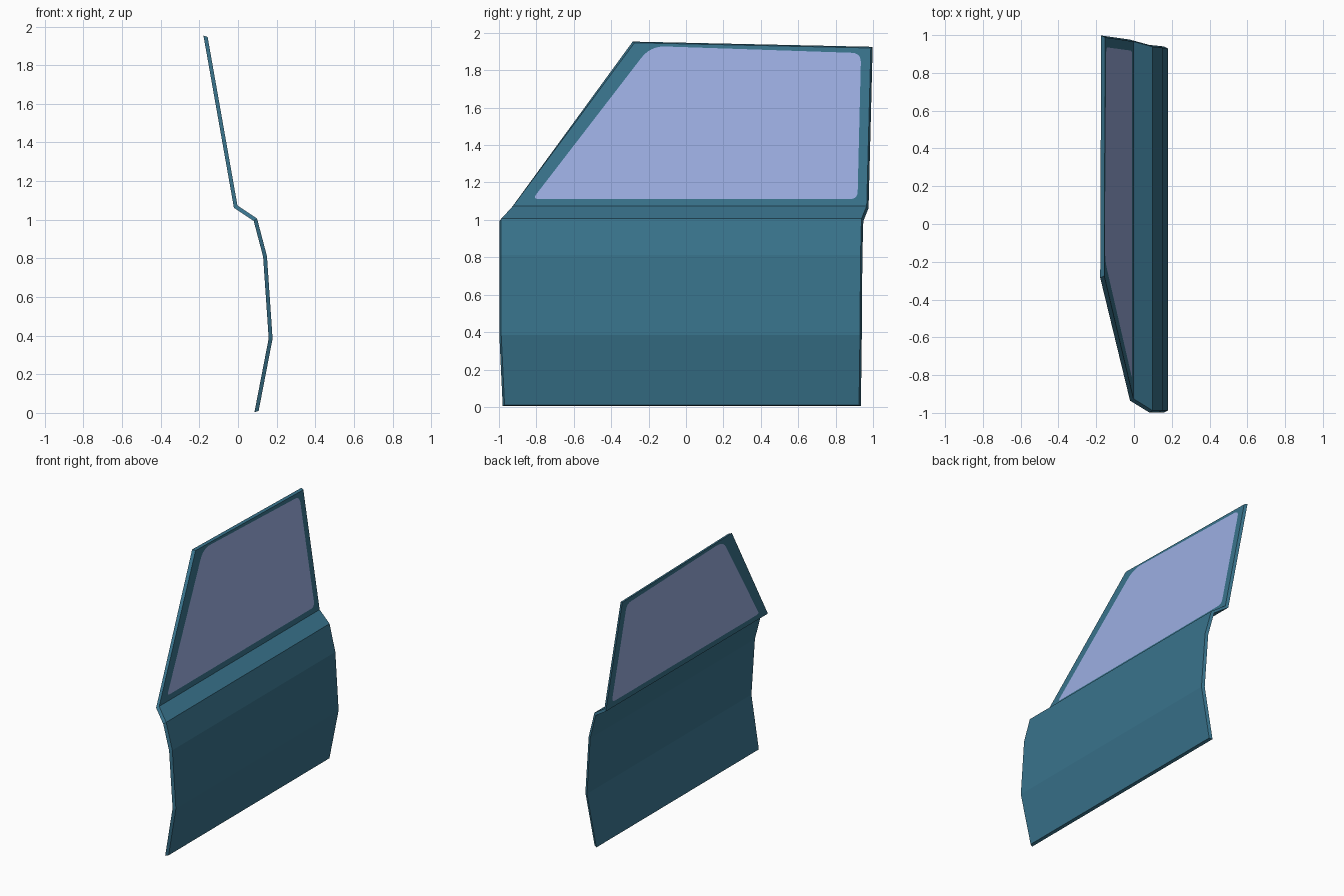
import bpy, bmesh
from mathutils import Vector

if "Cube" in bpy.data.objects:
    bpy.data.objects.remove(bpy.data.objects["Cube"])

HALF = 0.01      # half of the panel thickness
INSET = 0.01     # the outer skin is slightly smaller than the inner one

# Door section from the bottom up: x, z, front edge y, rear edge y
ROWS = [(0.095, 0.002, -0.98, 0.935), (0.169, 0.385, -0.998, 0.94),
        (0.14, 0.81, -0.998, 0.943), (0.09, 1.0, -0.998, 0.948),
        (-0.012, 1.068, -0.935, 0.976), (-0.169, 1.955, -0.285, 0.998)]
TOP_REAR_DROP = 0.028

# Window corners: y, z, rounding distance
WINDOW = [(-0.82, 1.11, 0.03), (0.917, 1.11, 0.04),
          (0.936, 1.89, 0.05), (-0.19, 1.928, 0.08)]

profile = [Vector((r[0], r[1])) for r in ROWS]
directions = [(b - a).normalized() for a, b in zip(profile, profile[1:])]
normals = [Vector((d.y, -d.x)) for d in directions]
slope = directions[-1].x / directions[-1].y


def material(name, color):
    m = bpy.data.materials.new(name)
    m.diffuse_color = (*color, 1)
    m.use_nodes = True
    m.node_tree.nodes["Principled BSDF"].inputs["Base Color"].default_value = m.diffuse_color
    return m


def outline(side):
    """Front and rear edge points of the inner (-1) or outer (+1) skin."""
    inset = INSET if side > 0 else 0
    front, rear = [], []
    last = len(ROWS) - 1
    for i, (x, z, yf, yr) in enumerate(ROWS):
        n0, n1 = normals[max(i - 1, 0)], normals[min(i, last - 1)]
        m = (n0 + n1).normalized()
        p = Vector((x, z)) + m * (side * HALF / m.dot(n0))
        if i == 0:
            p += directions[0] * inset
        if i == last:
            p -= directions[-1] * inset
        drop = TOP_REAR_DROP if i == last else 0
        front.append((p.x, yf + inset, p.y))
        rear.append((p.x - slope * drop, yr - inset, p.y - drop))
    return front, rear


def window_loop(side):
    """Rounded window outline lying in the upper panel of one skin."""
    pts, n = [], normals[-1] * (side * HALF)
    for i, (y, z, r) in enumerate(WINDOW):
        c = Vector((y, z))
        a = Vector(WINDOW[i - 1][:2])
        b = Vector(WINDOW[(i + 1) % 4][:2])
        s, e = c + (a - c).normalized() * r, c + (b - c).normalized() * r
        for k in range(7):
            t = k / 6
            q = s * (1 - t) ** 2 + c * (2 * t * (1 - t)) + e * t ** 2
            x = profile[4].x + slope * (q.y - profile[4].y)
            pts.append((x + n.x, q.x, q.y + n.y))
    return pts


def join_loops(bm, a, b):
    for i in range(len(a)):
        j = (i + 1) % len(a)
        bm.faces.new((a[i], a[j], b[j], b[i]))


def finish(bm, name, mat):
    bmesh.ops.recalc_face_normals(bm, faces=bm.faces)
    mesh = bpy.data.meshes.new(name)
    bm.to_mesh(mesh)
    bm.free()
    mesh.materials.append(mat)
    ob = bpy.data.objects.new(name, mesh)
    bpy.context.collection.objects.link(ob)


# Door panel with window frame: two skins joined around the rim and opening
bm = bmesh.new()
rims, holes = [], []
for side in (-1, 1):
    f, r = [[bm.verts.new(p) for p in edge] for edge in outline(side)]
    hole = [bm.verts.new(p) for p in window_loop(side)]
    for i in range(4):
        bm.faces.new((f[i], r[i], r[i + 1], f[i + 1]))
    border = []
    for loop in ([f[4], r[4], r[5], f[5]], hole):
        for a, b in zip(loop, loop[1:] + loop[:1]):
            border.append(bm.edges.get((a, b)) or bm.edges.new((a, b)))
    bmesh.ops.triangle_fill(bm, edges=border, use_beauty=True)
    rims.append(f + r[::-1])
    holes.append(hole)
join_loops(bm, *rims)
join_loops(bm, *holes)
finish(bm, "door_panel", material("blue_paint", (0.04, 0.17, 0.26)))

# Window glass, flush with both skins
bm = bmesh.new()
loops = [[bm.verts.new(p) for p in window_loop(s)] for s in (-1, 1)]
for loop in loops:
    bm.faces.new(loop)
join_loops(bm, *loops)
finish(bm, "window_glass", material("tinted_glass", (0.33, 0.42, 0.75)))
